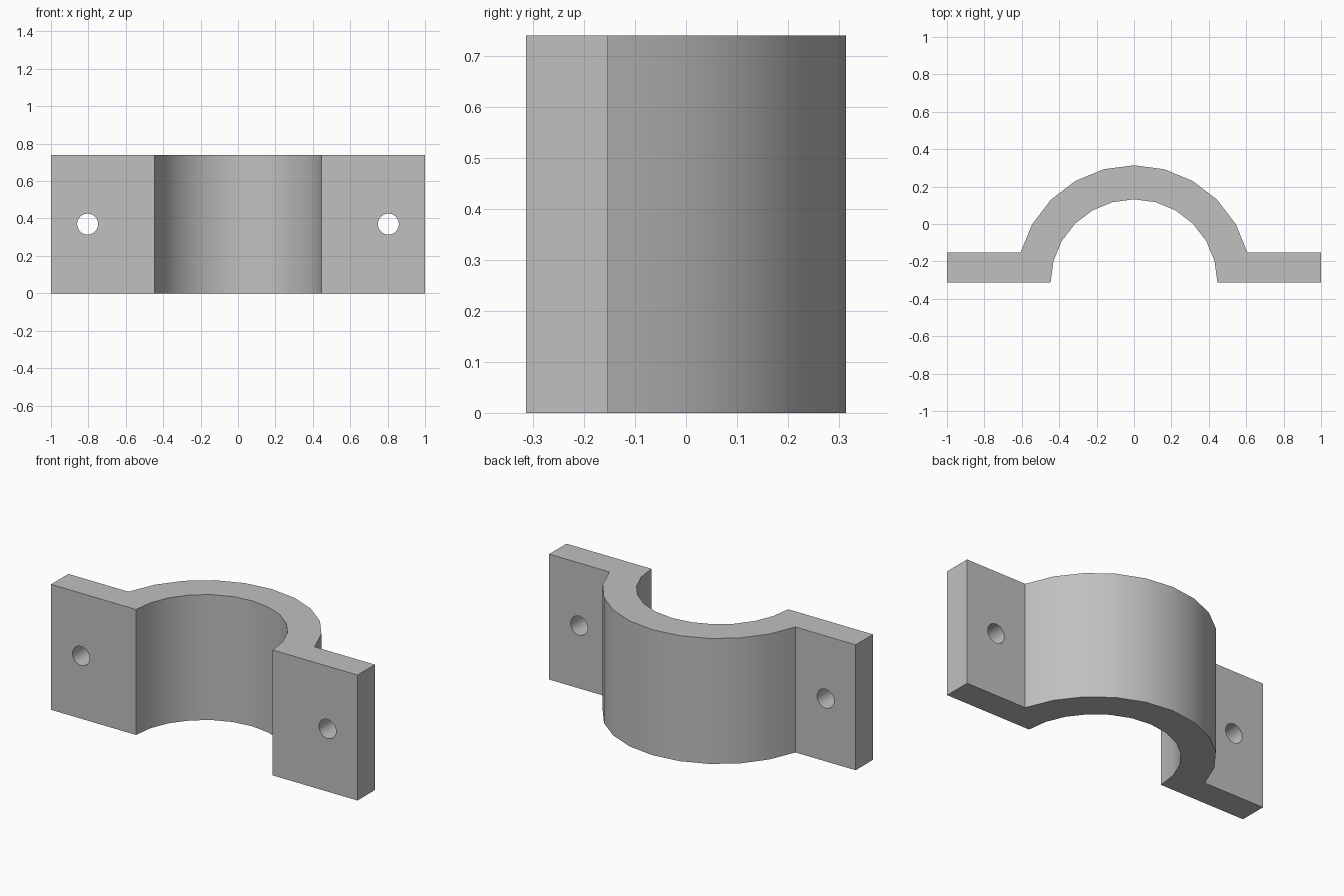
import bpy, bmesh
from math import asin, cos, sin, pi

cube = bpy.data.objects.get("Cube")
if cube:
    bpy.data.objects.remove(cube, do_unlink=True)

HEIGHT = 0.74
BASE_Y, FLANGE_Y = -0.314, -0.153
INNER_R, OUTER_R = 0.446, 0.628
HOLE_X, HOLE_R = 0.804, 0.056

grey = bpy.data.materials.new("plain_grey")
grey.use_nodes = True
colour = (0.53, 0.53, 0.53, 1)
grey.diffuse_color = colour
grey.node_tree.nodes["Principled BSDF"].inputs["Base Color"].default_value = colour


def arc(radius, start, end, steps):
    angles = [start + (end - start) * i / steps for i in range(steps + 1)]
    return [(radius * cos(a), BASE_Y + radius * sin(a)) for a in angles]


# Clamp outline: outer arch, left-hand flange, inner arch, other flange
rise = asin((FLANGE_Y - BASE_Y) / OUTER_R)
outline = arc(OUTER_R, rise, pi - rise, 10)
outline += [(-1, FLANGE_Y), (-1, BASE_Y)]
outline += arc(INNER_R, pi, 0, 12)
outline += [(1, BASE_Y), (1, FLANGE_Y)]

bm = bmesh.new()
face = bm.faces.new([bm.verts.new((x, y, 0)) for x, y in outline])
top = bmesh.ops.extrude_face_region(bm, geom=[face])["geom"]
bmesh.ops.translate(bm, vec=(0, 0, HEIGHT),
                    verts=[v for v in top if isinstance(v, bmesh.types.BMVert)])
bmesh.ops.recalc_face_normals(bm, faces=bm.faces)
mesh = bpy.data.meshes.new("saddle_clamp")
bm.to_mesh(mesh)
bm.free()
clamp = bpy.data.objects.new("saddle_clamp", mesh)
bpy.context.collection.objects.link(clamp)
mesh.materials.append(grey)

# Bolt holes through both flanges
for side, name in ((-1, "right"), (1, "left")):
    bpy.ops.mesh.primitive_cylinder_add(
        vertices=32, radius=HOLE_R, depth=0.4, rotation=(pi / 2, 0, 0),
        location=(side * HOLE_X, (BASE_Y + FLANGE_Y) / 2, HEIGHT / 2))
    cutter = bpy.context.object
    cutter.name = name + "_hole_cutter"
    cutter.data.materials.append(grey)
    cut = clamp.modifiers.new(name + "_bolt_hole", "BOOLEAN")
    cut.operation = "DIFFERENCE"
    cut.solver = "EXACT"
    cut.object = cutter
    bpy.context.view_layer.objects.active = clamp
    bpy.ops.object.modifier_apply(modifier=cut.name)
    bpy.data.objects.remove(cutter, do_unlink=True)

# Smooth arches with crisp edges
bpy.ops.object.select_all(action="DESELECT")
clamp.select_set(True)
bpy.context.view_layer.objects.active = clamp
bpy.ops.object.shade_smooth_by_angle(angle=pi / 6)
